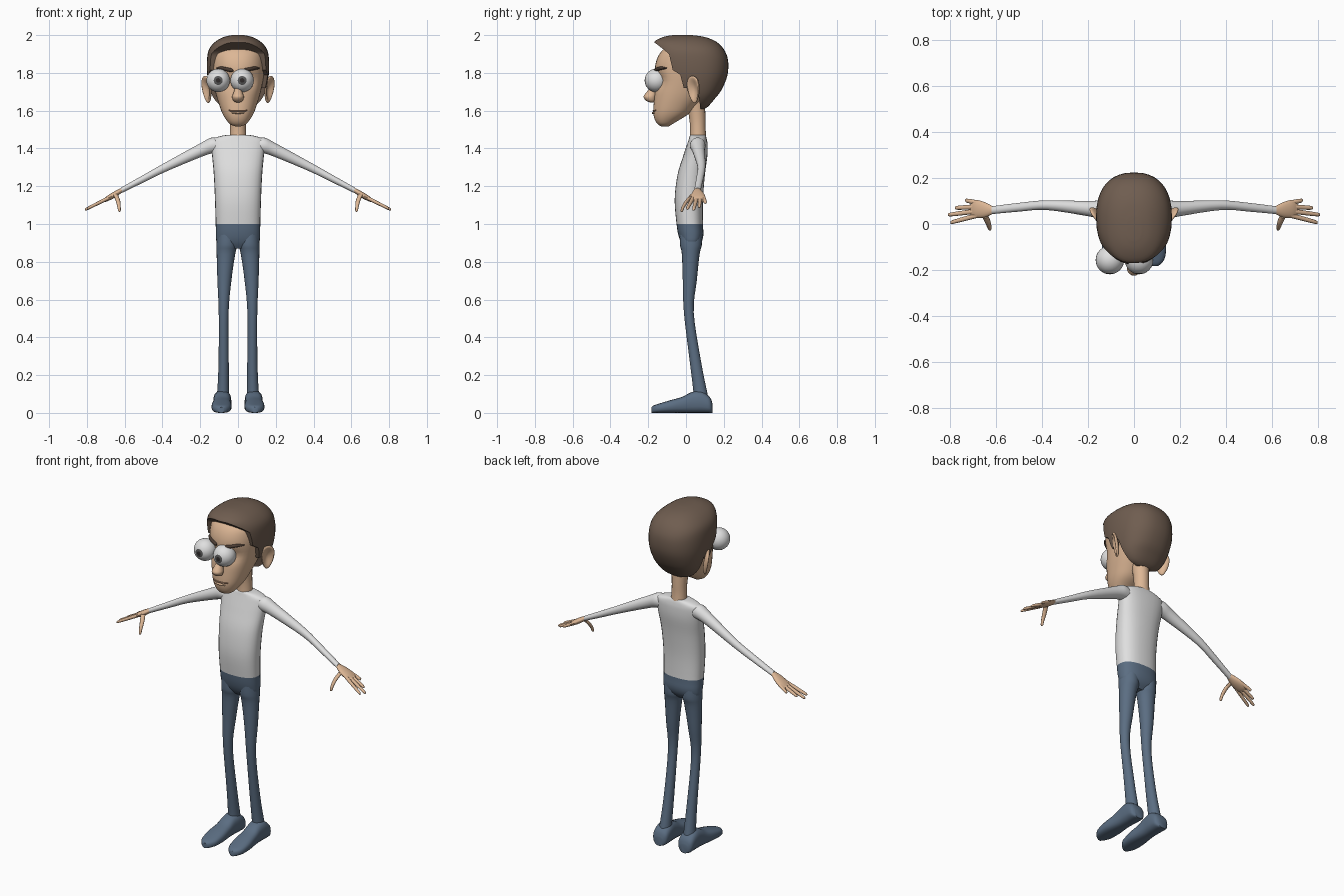
import bpy, bmesh, math
from mathutils import Matrix, Vector
from mathutils.bvhtree import BVHTree

if "Cube" in bpy.data.objects:
    bpy.data.objects.remove(bpy.data.objects["Cube"])


def material(name, r, g, b):
    m = bpy.data.materials.new(name)
    m.use_nodes = True
    m.diffuse_color = (r, g, b, 1)
    m.node_tree.nodes["Principled BSDF"].inputs["Base Color"].default_value = (r, g, b, 1)
    return m


skin = material("skin", .72, .47, .30)
lip = material("lip", .42, .24, .15)
hair_brown = material("hair brown", .16, .11, .08)
brow_brown = material("brow brown", .07, .045, .033)
shirt = material("shirt white", .74, .74, .74)
denim = material("trouser blue", .105, .155, .225)
eye_white = material("eye white", .74, .74, .74)
iris_grey = material("iris grey", .10, .10, .10)
pupil_dark = material("pupil dark", .03, .025, .025)
parts = []


def finish(name, bm, *mats):
    bmesh.ops.recalc_face_normals(bm, faces=bm.faces)
    mesh = bpy.data.meshes.new(name)
    bm.to_mesh(mesh)
    bm.free()
    for m in mats:
        mesh.materials.append(m)
    ob = bpy.data.objects.new(name, mesh)
    bpy.context.collection.objects.link(ob)
    parts.append(ob)
    return ob


def smooth_path(rows, steps):
    """Catmull-Rom interpolation of rows of numbers."""
    rows = [Vector(r) for r in rows]
    out = []
    for i in range(len(rows) - 1):
        a, b, c, d = rows[max(i - 1, 0)], rows[i], rows[i + 1], rows[min(i + 2, len(rows) - 1)]
        for s in range(steps):
            t = s / steps
            out.append(b + (c - a) * (t / 2) + (a * 2 - b * 5 + c * 4 - d) * (t * t / 2)
                       + (b * 3 - a - c * 3 + d) * (t ** 3 / 2))
    return out + [rows[-1]]


def loft(name, rows, mats, axis="z", side=1, seg=20, power=2, steps=4, rule=None, shape=None):
    """Rows are x, y, z and two radii across the axis."""
    u, v = {"x": (1, 2), "y": (0, 2), "z": (0, 1)}[axis]
    bm = bmesh.new()
    rings = []
    for row in smooth_path(rows, steps):
        ring = []
        for k in range(seg):
            a = math.tau * k / seg
            p = list(row[:3])
            for i, w, r in ((u, math.cos(a), row[3]), (v, math.sin(a), row[4])):
                p[i] += math.copysign(abs(w) ** (2 / power), w) * max(r, .001)
            p[0] *= side
            ring.append(bm.verts.new(shape(p) if shape else p))
        rings.append(ring)
    for low, high in zip(rings, rings[1:]):
        for k in range(seg):
            n = (k + 1) % seg
            bm.faces.new((low[k], low[n], high[n], high[k]))
    bm.faces.new(rings[0])
    bm.faces.new(rings[-1])
    if rule:
        for f in bm.faces:
            f.material_index = rule(f.calc_center_median())
    return finish(name, bm, *mats)


def slices(rows):
    """Turn z, front, back, half width into loft rows."""
    return [(0, (f + b) / 2, z, w, (b - f) / 2) for z, f, b, w in rows]


# Trunk: shirt above the waist, trousers below
loft("torso", slices([
    (.87, -.005, .055, .07), (.9, -.025, .08, .11), (.94, -.04, .092, .117),
    (1, -.05, .09, .118), (1.13, -.06, .09, .122), (1.26, -.045, .1, .128),
    (1.36, -.015, .113, .137), (1.42, .005, .114, .143), (1.45, .015, .11, .135),
    (1.467, .02, .105, .085), (1.472, .025, .1, .045)]),
    (shirt, denim), seg=28, power=2.4, rule=lambda c: int(c.z < 1))

# Neck and head
loft("neck", [(0, .065, 1.43, .046, .045), (0, .063, 1.5, .042, .041),
              (0, .06, 1.56, .042, .043), (0, .05, 1.66, .05, .05)], (skin,))


def eye_socket(p):
    """Press a shallow hollow on each side of the nose."""
    x, y, z = p
    if y < -.03:
        d = ((abs(x) - .065) / .05) ** 2 + ((z - 1.76) / .05) ** 2
        y += .025 * math.exp(-d * 1.5)
    return x, y, z


head = loft("head", slices([
    (1.517, -.13, -.09, .015), (1.527, -.148, -.075, .04), (1.548, -.163, -.04, .06),
    (1.58, -.172, .01, .08), (1.62, -.172, .05, .096), (1.7, -.166, .12, .12),
    (1.8, -.167, .18, .14), (1.87, -.155, .19, .143), (1.92, -.125, .16, .132),
    (1.96, -.07, .1, .08)]), (skin,), seg=40, power=2.2, steps=5, shape=eye_socket)

# Hair: full cap with the face and ear area cut away
hair = loft("hair", slices([
    (1.61, .06, .1, .05), (1.625, .02, .12, .09), (1.66, -.03, .15, .125),
    (1.71, -.1, .188, .148), (1.79, -.15, .22, .163), (1.87, -.17, .222, .164),
    (1.925, -.172, .2, .153), (1.965, -.168, .16, .12), (1.99, -.12, .1, .075),
    (2, -.07, .03, .03)]), (hair_brown,), seg=36, power=2.35)
outline = [(-.4, 1.97), (-.165, 1.96), (-.12, 1.925), (-.09, 1.9), (-.07, 1.815),
           (-.03, 1.79), (-.012, 1.72), (.02, 1.72), (.03, 1.76), (.055, 1.74),
           (.07, 1.66), (.09, 1.5), (-.4, 1.5)]
bm = bmesh.new()
face = bm.faces.new([bm.verts.new((-.4, y, z)) for y, z in outline])
ext = bmesh.ops.extrude_face_region(bm, geom=[face])
bmesh.ops.translate(bm, vec=(.8, 0, 0),
                    verts=[g for g in ext["geom"] if isinstance(g, bmesh.types.BMVert)])
cutter = finish("hair_cutter", bm, hair_brown)
cut = hair.modifiers.new("hairline", "BOOLEAN")
cut.operation, cut.object, cut.solver = "DIFFERENCE", cutter, "EXACT"
bpy.context.view_layer.objects.active = hair
bpy.ops.object.modifier_apply(modifier=cut.name)
parts.remove(cutter)
bpy.data.objects.remove(cutter)

# Nose
loft("nose", [(0, -.158, 1.775, .012, .012), (0, -.165, 1.73, .014, .018),
              (0, -.183, 1.695, .024, .029), (0, -.191, 1.673, .031, .034),
              (0, -.186, 1.652, .024, .024), (0, -.18, 1.643, .008, .008)], (skin,))

# Mouth and eyebrows follow the face surface
surface = BVHTree.FromObject(head, bpy.context.evaluated_depsgraph_get())


def on_face(x, z):
    return surface.ray_cast(Vector((x, -1, z)), Vector((0, 1, 0)))[0].y


mouth = [(x / 100, 1.6 + .004 * (abs(x) > 4)) for x in range(-5, 6)]
loft("mouth", [(x, on_face(x, z), z, .004, .004) for x, z in mouth], (lip,), "x", seg=8, steps=1)
loft("lower_lip", [(x, on_face(x, 1.588), 1.588, .008, .007 * (1 - abs(x) * 24))
                   for x in (-.035, -.02, 0, .02, .035)], (skin,), "x", seg=10)
for side, label in ((1, "left"), (-1, "right")):
    brow = [(.025, 1.812, .004), (.035, 1.814, .01), (.06, 1.819, .01),
            (.09, 1.825, .009), (.115, 1.824, .003)]
    loft(label + "_eyebrow", [(x, on_face(x, z), z, .013, r) for x, z, r in brow],
         (brow_brown,), "x", side, seg=12)

# Eyes, with iris and pupil on the rings around the front pole
for x, label in ((.022, "left"), (-.105, "right")):
    bm = bmesh.new()
    bmesh.ops.create_uvsphere(bm, u_segments=28, v_segments=16, radius=.062,
                              matrix=Matrix.Rotation(math.pi / 2, 4, "X"))
    for f in bm.faces:
        facing = -f.calc_center_median().normalized().y
        f.material_index = 2 if facing > .985 else int(facing > .93)
    bmesh.ops.translate(bm, verts=bm.verts, vec=(x, -.157, 1.76))
    finish(label + "_eye", bm, eye_white, iris_grey, pupil_dark)

for side, label in ((1, "left"), (-1, "right")):
    # Ear: flattened ball with a hollow in its outer face
    bm = bmesh.new()
    bmesh.ops.create_uvsphere(bm, u_segments=24, v_segments=16, radius=1)
    for v in bm.verts:
        if v.co.x > 0:
            v.co.x *= 1.6 * (v.co.y ** 2 + v.co.z ** 2) - .6
        v.co.y *= .8 + .22 * v.co.z
    place = (Matrix.Diagonal((side, 1, 1, 1)) @ Matrix.Translation((.166, .04, 1.712))
             @ Matrix.Rotation(-.6, 4, "Z") @ Matrix.Rotation(.15, 4, "Y")
             @ Matrix.Diagonal((.018, .047, .073, 1)))
    bmesh.ops.transform(bm, matrix=place, verts=bm.verts)
    finish(label + "_ear", bm, skin)

    # Sleeve
    loft(label + "_arm", [
        (.07, .06, 1.41, .03, .03), (.135, .062, 1.416, .041, .042), (.2, .067, 1.39, .033, .037),
        (.38, .082, 1.303, .021, .025), (.5, .073, 1.24, .019, .02),
        (.62, .06, 1.177, .017, .015)], (shirt,), "x", side)

    # Hand: palm, thumb and four fingers
    loft(label + "_palm", [
        (.61, .06, 1.182, .014, .012), (.65, .062, 1.158, .033, .017),
        (.69, .066, 1.136, .039, .015), (.712, .066, 1.124, .03, .009)], (skin,), "x", side)
    loft(label + "_thumb", [
        (.65, .038, 1.158, .013, .013), (.636, .008, 1.125, .012, .012),
        (.63, -.014, 1.092, .009, .009), (.628, -.022, 1.07, .007, .007),
        (.628, -.023, 1.064, .002, .002)], (skin,), "z", side, seg=12)
    fingers = (("index", .037, .80, .006), ("middle", .056, .81, .04),
               ("ring", .075, .78, .07), ("little", .093, .735, .103))
    for finger, base_y, tip_x, tip_y in fingers:
        rows = []
        for t, r in ((0, .011), (.5, .01), (.93, .008), (1, .002)):
            x = .685 + (tip_x - .685) * t
            rows.append((x, base_y + (tip_y - base_y) * t, 1.138 - .5 * (x - .685), r, r))
        loft(label + "_" + finger + "_finger", rows, (skin,), "x", side, seg=12)

    # Leg
    loft(label + "_leg", [
        (.06, .025, .96, .05, .058), (.059, .026, .89, .055, .058), (.064, .025, .84, .049, .047),
        (.072, .02, .7, .037, .037), (.076, .015, .53, .026, .026), (.076, .05, .27, .027, .03),
        (.079, .077, .1, .032, .037), (.083, .08, .04, .04, .045)], (denim,), "z", side)

    # Foot: heel to toe, resting on the ground
    foot = [(.14, .05, .025), (.125, .085, .045), (.08, .115, .048), (.03, .11, .046),
            (-.02, .085, .048), (-.08, .068, .053), (-.14, .05, .048), (-.17, .04, .032),
            (-.183, .03, .015)]
    loft(label + "_foot", [(.083 + .025 * (.08 - y) * (y < .08), y, top / 2, w, top / 2)
                           for y, top, w in foot], (denim,), "y", side, power=2.7)

# Smooth shading with crisp creases
bpy.ops.object.select_all(action="DESELECT")
for ob in parts:
    ob.select_set(True)
bpy.context.view_layer.objects.active = hair
bpy.ops.object.shade_smooth_by_angle(angle=math.radians(40))
